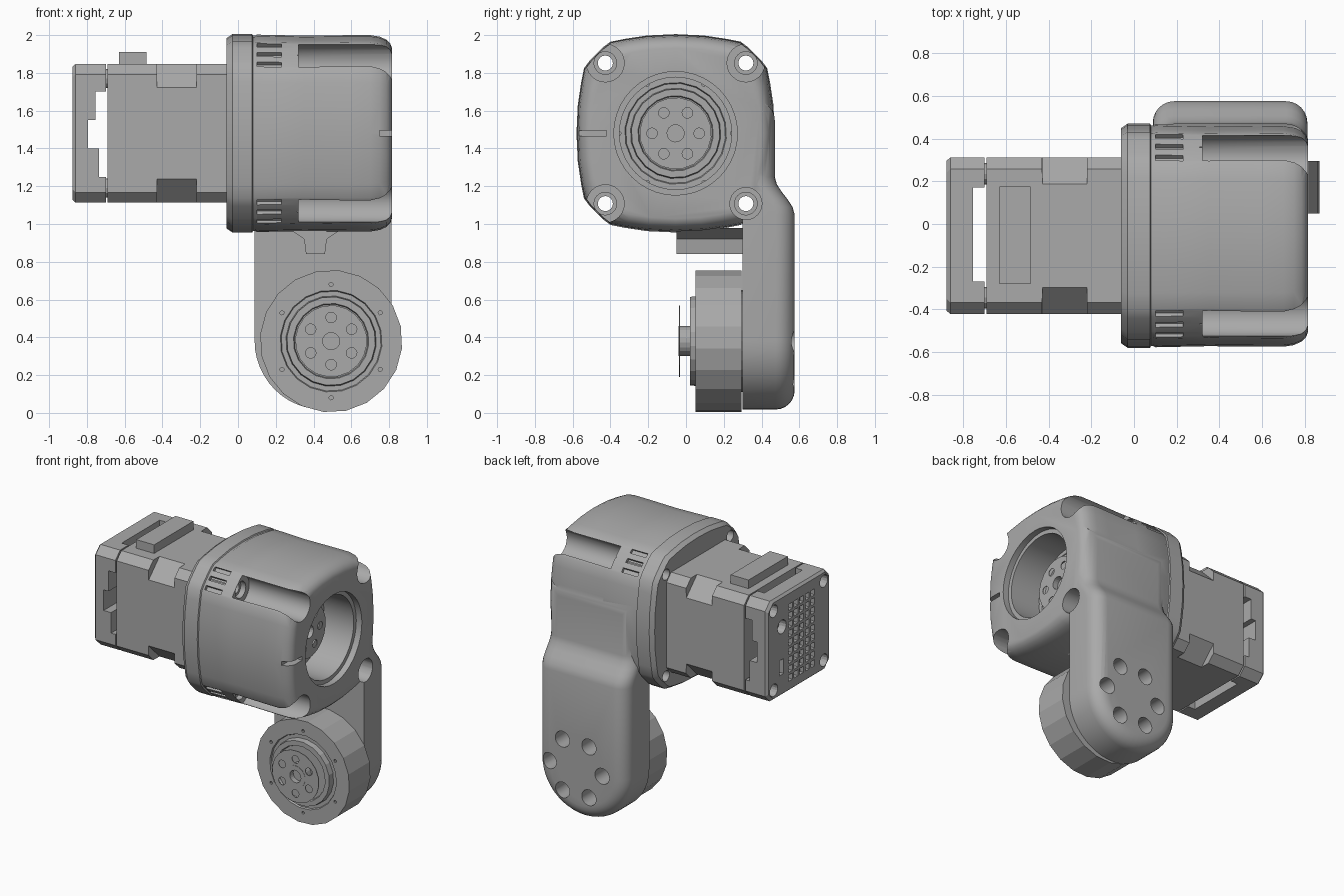
import bpy, bmesh
from math import cos, sin, pi, radians
from mathutils import Matrix, Vector

cube = bpy.data.objects.get("Cube")
if cube:
    bpy.data.objects.remove(cube, do_unlink=True)

grey = bpy.data.materials.new("machine grey")
grey.use_nodes = True
COLOUR = (0.4, 0.4, 0.4, 1)
grey.diffuse_color = COLOUR
grey.node_tree.nodes["Principled BSDF"].inputs["Base Color"].default_value = COLOUR

CY, CZ = -0.055, 1.48       # axis of the motor and housing
DX, DZ = 0.493, 0.38        # axis of the lower actuator
SIGNS = [(a, b) for a in (-1, 1) for b in (-1, 1)]


def finish(name, bm):
    bmesh.ops.recalc_face_normals(bm, faces=bm.faces)
    mesh = bpy.data.meshes.new(name)
    bm.to_mesh(mesh)
    bm.free()
    obj = bpy.data.objects.new(name, mesh)
    bpy.context.collection.objects.link(obj)
    mesh.materials.append(grey)
    return obj


def place(axis, t, u, v):
    return {"x": (t, u, v), "y": (u, t, v), "z": (u, v, t)}[axis]


def loft_mesh(rings):
    bm = bmesh.new()
    loops = [[bm.verts.new(p) for p in ring] for ring in rings]
    n = len(loops[0])
    for a, b in zip(loops, loops[1:]):
        for i in range(n):
            j = (i + 1) % n
            bm.faces.new((a[i], a[j], b[j], b[i]))
    bm.faces.new(loops[0])
    bm.faces.new(loops[-1])
    return bm


def loft(name, axis, sections):
    return finish(name, loft_mesh([[place(axis, t, u, v) for u, v in out] for t, out in sections]))


def prism(name, axis, a, b, outline):
    return loft(name, axis, [(a, outline), (b, outline)])


def circle(u, v, r, n=24):
    return [(u + r * cos(2 * pi * i / n), v + r * sin(2 * pi * i / n)) for i in range(n)]


def rect(u0, u1, v0, v1):
    return [(u0, v0), (u1, v0), (u1, v1), (u0, v1)]


def octagon(h, c):
    pts = []
    for a, b in ((1, 1), (-1, 1), (-1, -1), (1, -1)):
        corner = [(a * h, b * (h - c)), (a * (h - c), b * h)]
        pts += corner if a * b > 0 else corner[::-1]
    return [(CY + u, CZ + v) for u, v in pts]


def boolean(obj, others, op="DIFFERENCE"):
    for other in others:
        mod = obj.modifiers.new("bool", "BOOLEAN")
        mod.operation, mod.solver, mod.object = op, "EXACT", other
        bpy.context.view_layer.objects.active = obj
        bpy.ops.object.modifier_apply(modifier=mod.name)
        bpy.data.objects.remove(other, do_unlink=True)


def smooth(obj, angle=32):
    bpy.ops.object.select_all(action="DESELECT")
    obj.select_set(True)
    bpy.context.view_layer.objects.active = obj
    bpy.ops.object.shade_smooth_by_angle(angle=radians(angle))


# Housing shell: bulged octagon lofted along x, with a seam behind the flange
def shell_outline(s):
    quarter = [(0, 0.525), (0.15, 0.518), (0.27, 0.5), (0.345, 0.485), (0.385, 0.455),
               (0.455, 0.385), (0.485, 0.345), (0.5, 0.27), (0.518, 0.15)]
    pts = []
    for k in range(4):
        c, d = round(cos(k * pi / 2)), round(sin(k * pi / 2))
        pts += [(CY + s * (u * c + v * d), CZ + s * (v * c - u * d)) for u, v in quarter]
    return pts


stations = [(-0.06, 0.96), (-0.03, 1), (0.075, 1), (0.08, 0.985), (0.09, 0.985), (0.1, 0.995),
            (0.35, 0.985), (0.6, 0.99), (0.7, 0.99), (0.75, 0.975), (0.785, 0.945),
            (0.806, 0.905), (0.815, 0.86)]
housing = loft("housing", "x", [(x, shell_outline(s)) for x, s in stations])


# Arm: rounded slab whose back steps in to meet the housing
def slab_outline(inset):
    r, cx = 0.362 - inset, 0.45
    low = [(cx + r * cos(pi + pi * i / 24), DZ + r * sin(pi + pi * i / 24)) for i in range(25)]
    return low + [(cx + r, 1.65 - inset), (cx - r, 1.65 - inset)]


R = 0.1
steps = [(0.3, 0)] + [(0.575 - R + R * sin(a), R - R * cos(a))
                      for a in (pi / 2 * i / 6 for i in range(7))]
bm = loft_mesh([[(u, y, v) for u, v in slab_outline(i)] for y, i in steps])
for z in (1.05, 1.09, 1.13, 1.17, 1.21, 1.25):
    bmesh.ops.bisect_plane(bm, geom=bm.verts[:] + bm.edges[:] + bm.faces[:],
                           plane_co=(0, 0, z), plane_no=(0, 0, 1))
for v in bm.verts:
    if v.co.y > 0.31:
        t = min(max((v.co.z - 1.05) / 0.2, 0), 1)
        v.co.y -= 0.105 * t * t * (3 - 2 * t)
arm = finish("arm", bm)
gusset = prism("gusset", "y", -0.05, 0.32,
               [(0.36, 0.84), (0.46, 0.84), (0.47, 0.92), (0.56, 0.98), (0.26, 0.98), (0.35, 0.92)])
boolean(housing, [arm, gusset], "UNION")

# Bore, corner screw channels, vent slots and mounting holes
cuts = [prism("cut", "x", 0.77, 0.9, circle(CY, CZ, 0.327, 40)),
        prism("cut", "x", 0.45, 0.8, circle(CY, CZ, 0.297, 40)),
        prism("cut", "y", -0.7, -0.42, rect(0.75, 0.9, 1.465, 1.495))]
for a, b in SIGNS:
    u, v = CY + a * 0.372, CZ + b * 0.372
    cuts += [prism("cut", "x", 0.32, 0.9, circle(u, v, 0.085 if (a, b) == (1, -1) else 0.1)),
             prism("cut", "x", 0.28, 0.4, circle(u, v, 0.06)),
             prism("cut", "x", -0.1, 0.3, circle(u, v, 0.04, 16))]
    for t in (-0.05, 0, 0.05):
        m = Vector((0.425 * a - t * a, 0.425 * b + t * b))
        n, w = Vector((a, b)) * 0.025, Vector((-a, b)) * 0.011
        ring = [m + n + w, m - n + w, m - n - w, m + n - w]
        cuts.append(prism("cut", "x", 0.1, 0.23, [(CY + p.x, CZ + p.y) for p in ring]))
cuts += [prism("cut", "y", 0.4, 0.7, circle(u, v, 0.058)) for u, v in circle(DX, DZ, 0.215, 6)]
boolean(housing, cuts)
smooth(housing)

# Motor body with deeper corner chamfers on the clip band
H = 0.367
smooth(loft("motor_body", "x", [(x, octagon(H, c)) for x, c in (
    (-0.69, 0.055), (-0.43, 0.055), (-0.429, 0.125), (-0.221, 0.125), (-0.22, 0.055), (0, 0.055))]), 10)

# Motor end cap with side windows, grille and corner holes
cap = loft("motor_cap", "x", [(-0.877, octagon(H - 0.015, 0.055)), (-0.86, octagon(H, 0.055)),
                              (-0.7, octagon(H, 0.055))])
cuts = [prism("cut", "y", -0.6, 0.5, rect(x, -0.65, z, z + 0.151))
        for x, z in ((-0.735, 1.25), (-0.795, 1.4), (-0.755, 1.55))]
cuts.append(prism("cut", "z", 1, 2, rect(-0.755, -0.65, -0.27, 0.17)))
cuts += [prism("cut", "x", -0.9, -0.78, circle(CY + a * 0.29, CZ + b * 0.29, 0.045, 16))
         for a, b in SIGNS]
cuts.append(prism("cut", "x", -0.9, -0.82, circle(0.14, 1.62, 0.05, 16)))
cuts.append(prism("cut", "x", -0.9, -0.82, rect(0.12, 0.17, 1.27, 1.38)))
for col in range(5):
    for row in range(9):
        y, z = 0.02 - 0.065 * col, 1.19 + 0.065 * row
        cuts.append(prism("cut", "x", -0.9, -0.847, rect(y, y + 0.045, z, z + 0.045)))
boolean(cap, cuts)
smooth(cap, 10)
for side, (a, b) in zip(("front_low", "front_high", "back_low", "back_high"), SIGNS):
    prism("cap_post_" + side, "x", -0.71, -0.68, circle(CY + a * 0.29, CZ + b * 0.29, 0.05, 12))

# Cable plug on the motor
prism("cable_plug", "z", 1.82, 1.91, rect(-0.63, -0.485, -0.28, 0.175))


# Actuators: turned body with a raised ring, hub and thin drilled face plate
def actuator(name, matrix):
    profile = [(0.377, -0.245), (0.377, 0), (0.27, 0), (0.265, -0.012), (0.24, -0.012),
               (0.235, 0.03), (0.2, 0.03), (0.195, 0.015), (0.08, 0.015), (0.08, 0.09),
               (0.045, 0.09), (0.045, 0.05)]
    body = loft(name + "_body", "z", [(h, circle(0, 0, r, 20)) for r, h in profile])
    boolean(body, [prism("cut", "z", -0.03, 0.02, circle(u, v, 0.011, 8))
                   for u, v in circle(0, 0, 0.3, 6)])
    plate = prism(name + "_face_plate", "z", 0.083, 0.088, circle(0, 0, 0.19, 20))
    holes = [(u, v, 0.028) for u, v in circle(0, 0, 0.125, 6)] + [(0, 0, 0.06)]
    boolean(plate, [prism("cut", "z", 0, 0.2, circle(u, v, r, 14)) for u, v, r in holes])
    for part in (body, plate):
        part.data.transform(matrix)
        smooth(part, 15)


actuator("lower_actuator", Matrix.Translation((DX, 0.05, DZ)) @ Matrix.Rotation(pi / 2, 4, "X")
         @ Matrix.Rotation(pi / 6, 4, "Z"))
actuator("upper_actuator", Matrix.Translation((0.53, CY, CZ)) @ Matrix.Rotation(pi / 2, 4, "Y")
         @ Matrix.Rotation(pi / 6, 4, "Z"))
prism("actuator_mount", "y", 0.29, 0.31, circle(DX, DZ, 0.27, 32))
